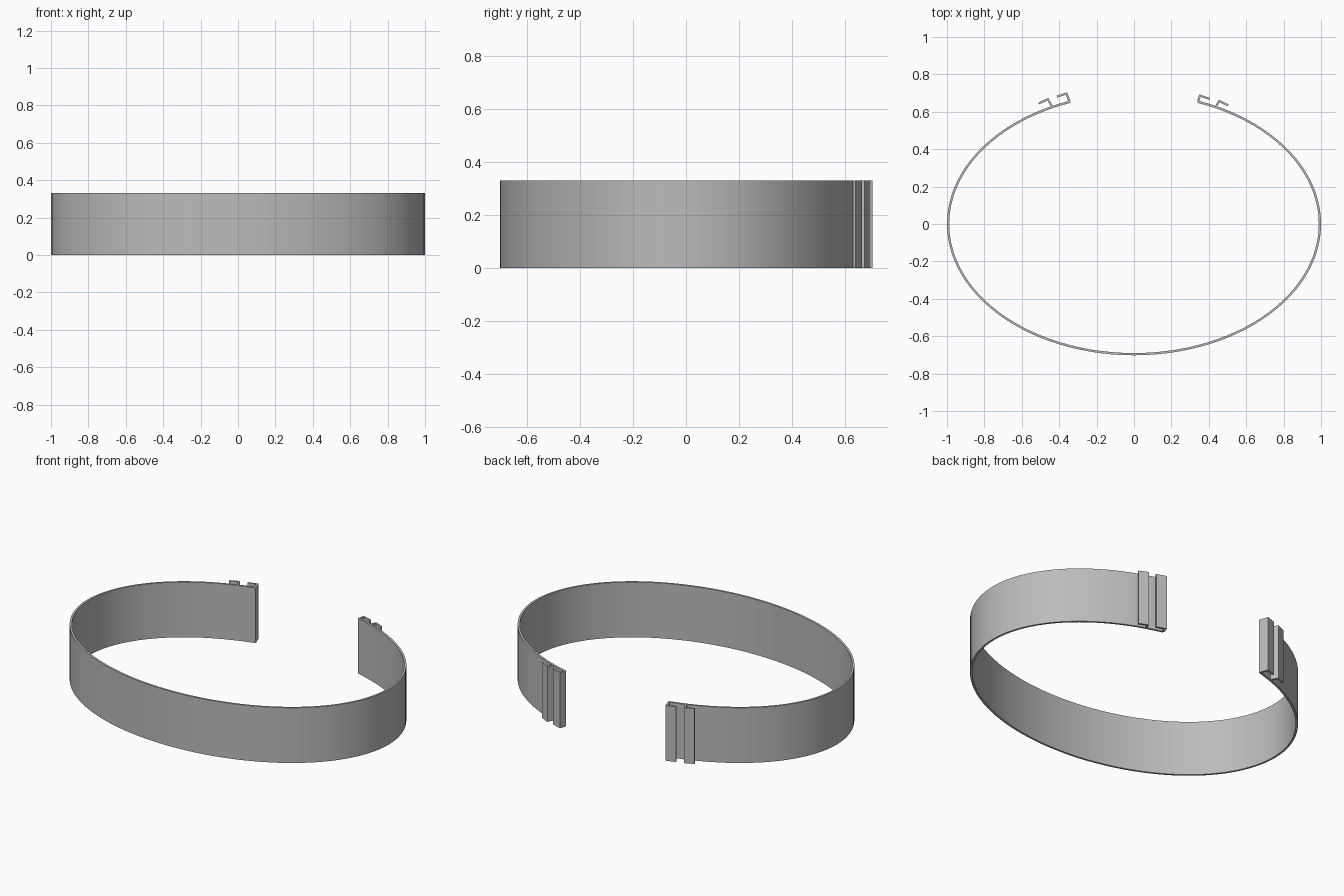
import bpy, bmesh, math
from mathutils import Vector

if "Cube" in bpy.data.objects:
    bpy.data.objects.remove(bpy.data.objects["Cube"])

HEIGHT = 0.33
THICK = 0.012

grey = bpy.data.materials.new("plain grey")
grey.use_nodes = True
colour = (0.5, 0.5, 0.5, 1)
grey.diffuse_color = colour
grey.node_tree.nodes["Principled BSDF"].inputs["Base Color"].default_value = colour


def strip(name, path, thick):
    """Upright wall of even thickness along a plan-view centre line."""
    pts = [Vector(p) for p in path]
    left, right = [], []
    for i, p in enumerate(pts):
        before = (p - pts[i - 1]).normalized() if i else None
        after = (pts[i + 1] - p).normalized() if i < len(pts) - 1 else None
        before, after = before or after, after or before
        n1 = Vector((-before.y, before.x))
        n2 = Vector((-after.y, after.x))
        mitre = (n1 + n2).normalized()
        mitre *= thick / 2 / mitre.dot(n1)
        left.append(p + mitre)
        right.append(p - mitre)
    bm = bmesh.new()
    rings = [[bm.verts.new((q.x, q.y, z)) for q, z in
              ((a, 0), (b, 0), (b, HEIGHT), (a, HEIGHT))]
             for a, b in zip(left, right)]
    for r, s in zip(rings, rings[1:]):
        for k in range(4):
            j = (k + 1) % 4
            bm.faces.new((r[k], r[j], s[j], s[k]))
    bm.faces.new(rings[0][::-1])
    bm.faces.new(rings[-1])
    bmesh.ops.recalc_face_normals(bm, faces=bm.faces)
    mesh = bpy.data.meshes.new(name)
    bm.to_mesh(mesh)
    bm.free()
    mesh.materials.append(grey)
    obj = bpy.data.objects.new(name, mesh)
    bpy.context.collection.objects.link(obj)
    return obj


# Open oval band with a gap at the back
A, B = 1 - THICK / 2, 0.702 - THICK / 2
gap = math.asin(0.341 / A)
SEGMENTS = 96
angles = [math.pi / 2 + gap + (2 * math.pi - 2 * gap) * i / SEGMENTS
          for i in range(SEGMENTS + 1)]
band = strip("band", [(A * math.cos(t), B * math.sin(t)) for t in angles], THICK)
bpy.ops.object.select_all(action="DESELECT")
band.select_set(True)
bpy.context.view_layer.objects.active = band
bpy.ops.object.shade_smooth_by_angle(angle=math.radians(30))

# Interlocking clasp hooks, taller on the right end
hooks = {
    "right_end_hook": [(-0.345, 0.655), (-0.361, 0.698), (-0.412, 0.681)],
    "right_inner_hook": [(-0.438, 0.627), (-0.460, 0.667), (-0.509, 0.645)],
    "left_end_hook": [(0.342, 0.655), (0.353, 0.686), (0.406, 0.669)],
    "left_inner_hook": [(0.438, 0.627), (0.455, 0.657), (0.503, 0.635)],
}
for name, path in hooks.items():
    strip(name, path, 0.011)
